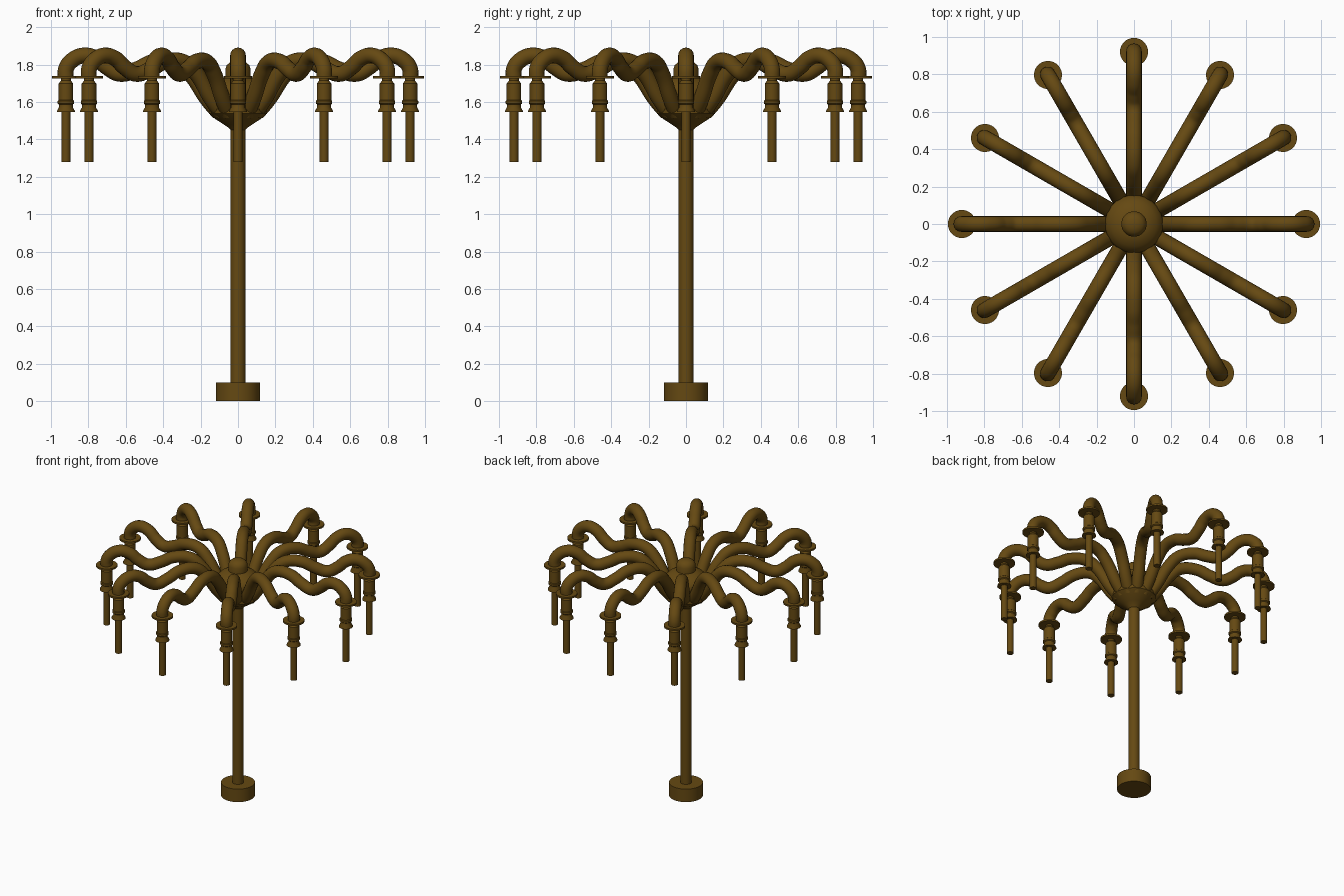
import bpy, math
from mathutils import Matrix

cube = bpy.data.objects.get("Cube")
if cube:
    bpy.data.objects.remove(cube, do_unlink=True)

# Single aged bronze colour
bronze = bpy.data.materials.new("aged_bronze")
bronze.use_nodes = True
colour = (0.13, 0.066, 0.006, 1)
bronze.diffuse_color = colour
shader = bronze.node_tree.nodes["Principled BSDF"]
shader.inputs["Base Color"].default_value = colour
shader.inputs["Roughness"].default_value = 0.6

ARMS = 12
REACH = 0.92


def smooth(obj):
    bpy.ops.object.select_all(action="DESELECT")
    obj.select_set(True)
    bpy.context.view_layer.objects.active = obj
    bpy.ops.object.shade_smooth_by_angle(angle=math.radians(35))


def add_object(name, mesh):
    obj = bpy.data.objects.new(name, mesh)
    bpy.context.collection.objects.link(obj)
    if not mesh.materials:
        mesh.materials.append(bronze)
    return obj


def lathe(name, profile, sides=32):
    """Turn a (radius, height) profile, bottom to top, with capped ends."""
    verts, faces = [], []
    for r, z in profile:
        for i in range(sides):
            a = math.tau * i / sides
            verts.append((r * math.cos(a), r * math.sin(a), z))
    for k in range(len(profile) - 1):
        for i in range(sides):
            j = (i + 1) % sides
            a, b = k * sides, (k + 1) * sides
            faces.append((a + i, a + j, b + j, b + i))
    faces.append(tuple(reversed(range(sides))))
    faces.append(tuple(range((len(profile) - 1) * sides, len(profile) * sides)))
    mesh = bpy.data.meshes.new(name)
    mesh.from_pydata(verts, [], faces)
    obj = add_object(name, mesh)
    smooth(obj)
    return obj


def tube(name, points, radius):
    """Sweep a round tube along a smooth path in the x-z plane."""
    curve = bpy.data.curves.new(name + "_path", "CURVE")
    curve.dimensions = "3D"
    curve.bevel_depth = radius
    curve.bevel_resolution = 6
    curve.resolution_u = 8
    curve.use_fill_caps = True
    spline = curve.splines.new("BEZIER")
    spline.bezier_points.add(len(points) - 1)
    for p, (x, z) in zip(spline.bezier_points, points):
        p.co = (x, 0, z)
        p.handle_left_type = p.handle_right_type = "AUTO"
    path = bpy.data.objects.new(name + "_path", curve)
    bpy.context.collection.objects.link(path)
    bpy.context.view_layer.update()
    mesh = bpy.data.meshes.new_from_object(
        path.evaluated_get(bpy.context.evaluated_depsgraph_get()))
    bpy.data.objects.remove(path, do_unlink=True)
    obj = add_object(name, mesh)
    smooth(obj)
    return obj


def ring_of(obj, distance):
    """Repeat a part around the post."""
    for i in range(ARMS):
        part = obj if i == 0 else obj.copy()
        if i:
            part.name = f"{obj.name}_{i + 1}"
            bpy.context.collection.objects.link(part)
        part.matrix_world = (Matrix.Rotation(math.tau * i / ARMS, 4, "Z")
                             @ Matrix.Translation((distance, 0, 0)))


# Base and post
lathe("base", [(0.118, 0), (0.118, 0.1)], 48)
lathe("post", [(0.04, 0.1), (0.04, 1.5)])

# Hub: bowl, core, domed cap and finial
lathe("hub_bowl", [(0.04, 1.45), (0.055, 1.465), (0.08, 1.482), (0.12, 1.508),
                   (0.155, 1.538), (0.155, 1.562)], 48)
lathe("hub_core", [(0.1, 1.55), (0.1, 1.67)])
lathe("hub_cap", [(0.155, 1.64), (0.155, 1.66), (0.145, 1.685), (0.12, 1.71),
                  (0.09, 1.727), (0.06, 1.737)], 48)
lathe("finial", [(0.068, 1.73), (0.068, 1.775), (0.06, 1.797), (0.045, 1.81),
                 (0.025, 1.818), (0.005, 1.82)])

# Wavy arms ending in a downward elbow
arm = tube("arm", [(0.1, 1.54), (0.16, 1.61), (0.26, 1.755), (0.33, 1.812),
                   (0.45, 1.815), (0.54, 1.775), (0.63, 1.75), (0.7, 1.785),
                   (0.76, 1.833), (0.83, 1.848), (0.895, 1.815),
                   (0.92, 1.775), (0.922, 1.73)], 0.042)
ring_of(arm, 0)

# Hanging lamp fittings: flange, socket with ring and skirt, slim rod
ring_of(lathe("flange", [(0.075, 1.726), (0.075, 1.739)]), REACH)
ring_of(lathe("socket", [(0.026, 1.727), (0.026, 1.715), (0.039, 1.698),
                         (0.039, 1.61), (0.044, 1.606), (0.044, 1.592),
                         (0.037, 1.586), (0.037, 1.572), (0.049, 1.55),
                         (0.049, 1.545)][::-1]), REACH)
ring_of(lathe("rod", [(0.024, 1.28), (0.024, 1.56)], 24), REACH)
